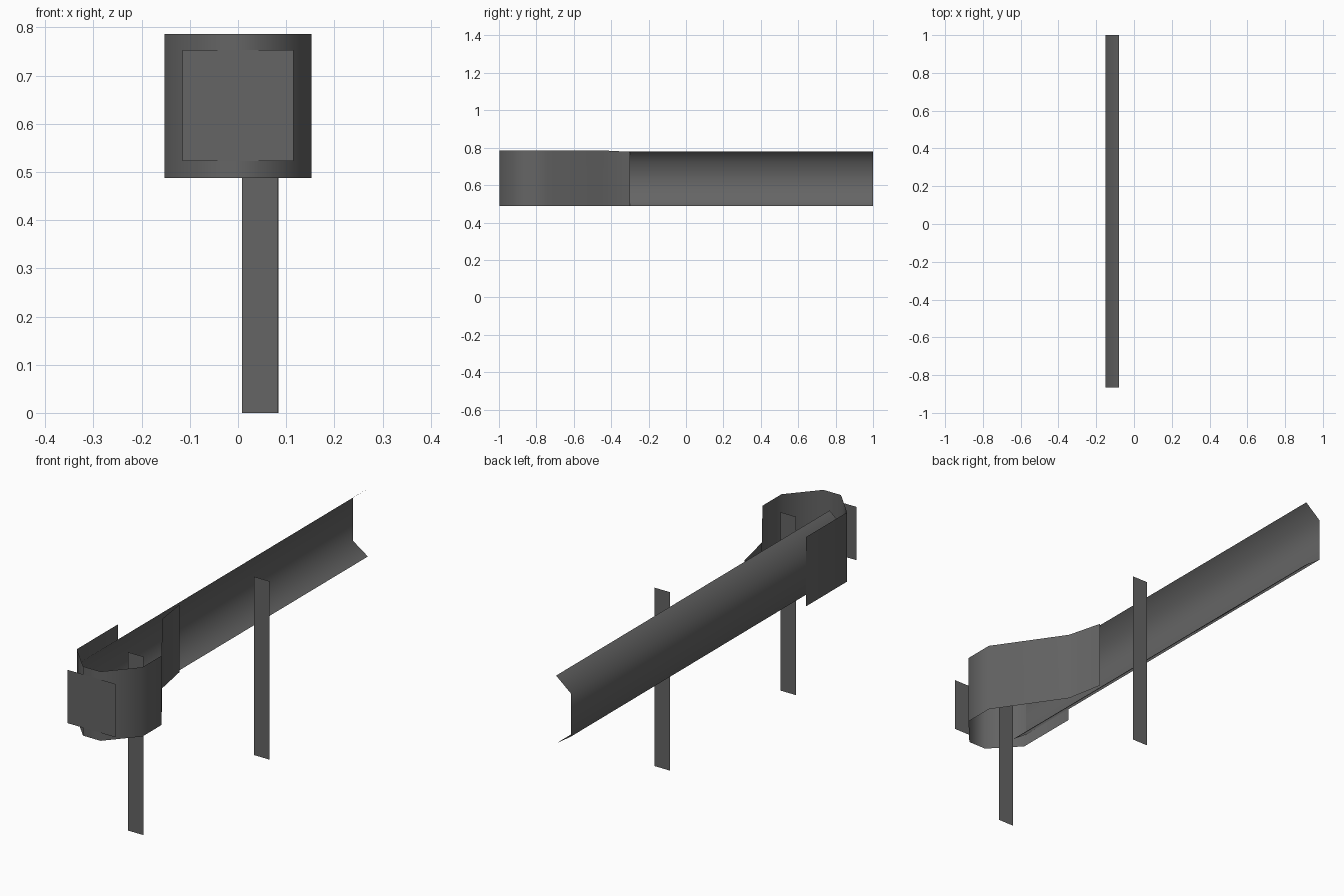
import bpy

if "Cube" in bpy.data.objects:
    bpy.data.objects.remove(bpy.data.objects["Cube"])

grey = bpy.data.materials.new("dark grey steel")
grey.diffuse_color = (0.13, 0.13, 0.13, 1)
grey.use_nodes = True
grey.node_tree.nodes["Principled BSDF"].inputs["Base Color"].default_value = grey.diffuse_color


def sheet(name, rows, smooth=False):
    """Skin neighbouring rows of points with quads."""
    n = len(rows[0])
    verts = [p for row in rows for p in row]
    faces = [(r * n + i, r * n + i + 1, (r + 1) * n + i + 1, (r + 1) * n + i)
             for r in range(len(rows) - 1) for i in range(n - 1)]
    mesh = bpy.data.meshes.new(name)
    mesh.from_pydata(verts, [], faces)
    mesh.materials.append(grey)
    for p in mesh.polygons:
        p.use_smooth = smooth
    ob = bpy.data.objects.new(name, mesh)
    bpy.context.collection.objects.link(ob)
    return ob


def plate(name, x0, x1, y, z0, z1):
    return sheet(name, [[(x0, y, z0), (x1, y, z0)], [(x0, y, z1), (x1, y, z1)]])


# long rail: open channel facing +x
profile = [(-0.08, 0.487), (-0.15, 0.535), (-0.15, 0.722), (-0.08, 0.78)]
sheet("rail", [[(x, y, z) for x, z in profile] for y in (1.0, -0.865)], True)

# rounded end: one strip wrapped around the rail end
path = [(-0.07, -0.30, 0.778), (-0.04, -0.46, 0.786), (0.153, -0.74, 0.786),
        (0.153, -0.87, 0.786), (0.042, -0.997, 0.786), (-0.042, -0.997, 0.786),
        (-0.153, -0.88, 0.786), (-0.153, -0.60, 0.786)]
sheet("end_wrap", [[(x, y, 0.487) for x, y, _ in path], path], True)

# square marker plate on the nose
plate("marker_plate", -0.115, 0.115, -1.0, 0.523, 0.753)

# flat posts
plate("front_post", 0.008, 0.082, -0.76, 0, 0.77)
plate("rear_post", 0.011, 0.084, 0.095, 0, 0.77)
